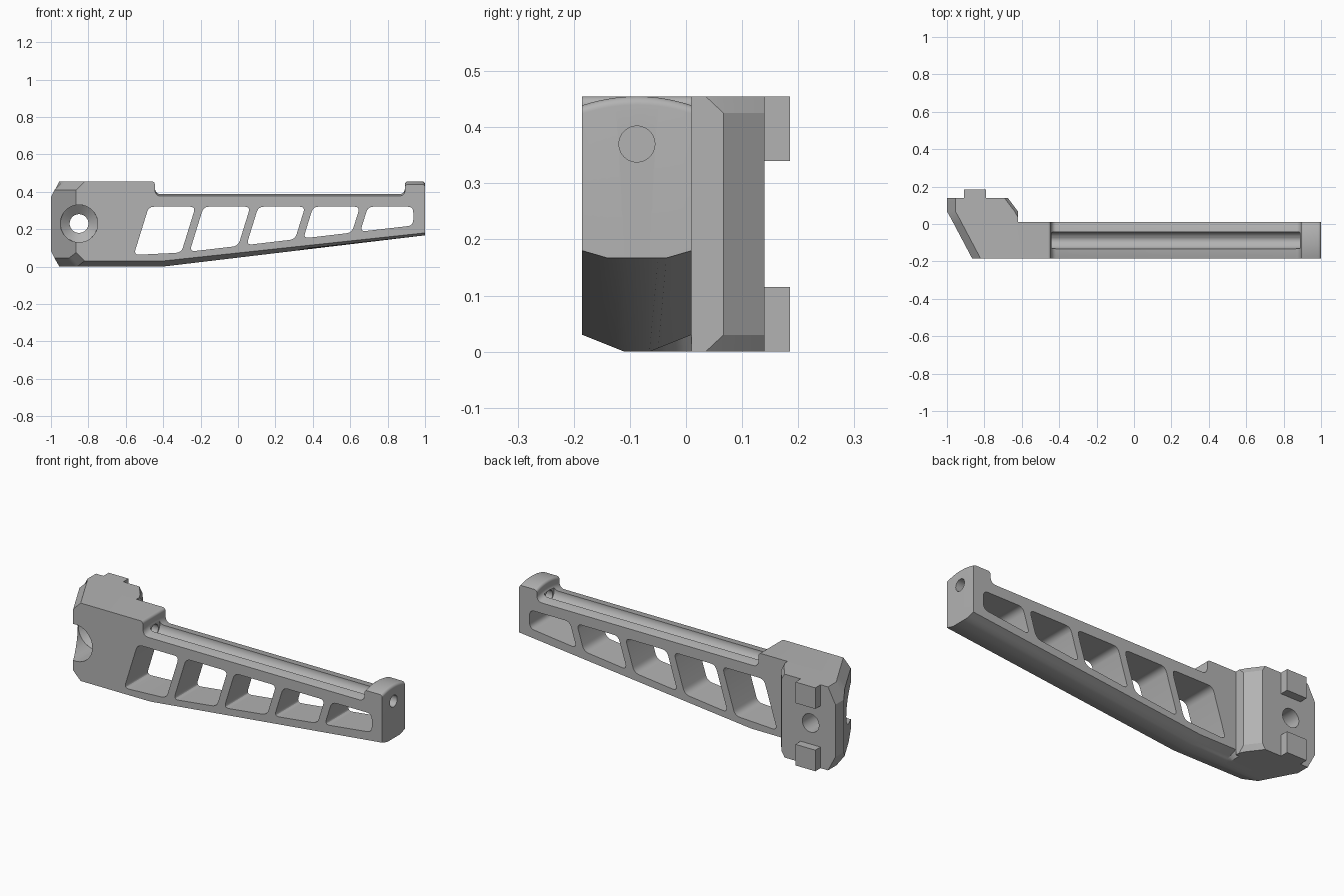
import bpy, bmesh, math
from mathutils import Matrix

cube = bpy.data.objects.get("Cube")
if cube:
    bpy.data.objects.remove(cube)

grey = bpy.data.materials.new("satin grey")
grey.use_nodes = True
colour = (0.45, 0.45, 0.45, 1)
grey.diffuse_color = colour
grey.node_tree.nodes["Principled BSDF"].inputs["Base Color"].default_value = colour

TOP = 0.455          # overall height
MID, HALF = -0.0875, 0.0975   # arm centre line and half depth


def finish(bm, name):
    bmesh.ops.remove_doubles(bm, verts=bm.verts, dist=1e-5)
    bmesh.ops.recalc_face_normals(bm, faces=bm.faces)
    me = bpy.data.meshes.new(name)
    bm.to_mesh(me)
    bm.free()
    ob = bpy.data.objects.new(name, me)
    bpy.context.collection.objects.link(ob)
    me.materials.append(grey)
    return ob


def loft(name, sections):
    """Skin a closed solid through equal-length rings of 3D points."""
    bm = bmesh.new()
    rings = [[bm.verts.new(p) for p in s] for s in sections]
    n = len(rings[0])
    for a, b in zip(rings, rings[1:]):
        for i in range(n):
            j = (i + 1) % n
            bm.faces.new((a[i], a[j], b[j], b[i]))
    bm.faces.new(rings[0])
    bm.faces.new(rings[-1][::-1])
    return finish(bm, name)


def arc(cx, cz, r, start, end, n=6):
    angles = [math.radians(start + (end - start) * i / n) for i in range(n + 1)]
    return [(cx + r * math.cos(a), cz + r * math.sin(a)) for a in angles]


def rounded(points, r, n=6):
    """Fillet every corner of a 2D polygon with a quadratic curve."""
    out = []
    for i, (x, z) in enumerate(points):
        ends = []
        for qx, qz in (points[i - 1], points[(i + 1) % len(points)]):
            d = math.hypot(qx - x, qz - z)
            ends.append((x + (qx - x) * r / d, z + (qz - z) * r / d))
        (ax, az), (bx, bz) = ends
        for k in range(n + 1):
            t = k / n
            u, v, w = (1 - t) ** 2, 2 * t * (1 - t), t * t
            out.append((u * ax + v * x + w * bx, u * az + v * z + w * bz))
    return out


def cylinder(name, r1, r2, centre, depth, axis):
    bm = bmesh.new()
    turn = Matrix.Rotation(math.pi / 2, 4, "Y" if axis == "X" else "X")
    bmesh.ops.create_cone(bm, cap_ends=True, segments=48, radius1=r1, radius2=r2,
                          depth=depth, matrix=Matrix.Translation(centre) @ turn)
    return finish(bm, name)


def cut(ob, cutters):
    for c in cutters:
        mod = ob.modifiers.new("cut", "BOOLEAN")
        mod.operation, mod.solver, mod.object = "DIFFERENCE", "EXACT", c
        bpy.context.view_layer.objects.active = ob
        bpy.ops.object.modifier_apply(modifier=mod.name)


def left_edge(y):
    return -1 + 0.135 * (0.07 - y) / 0.255


# Arm with the front half of the clamp head, lofted from front to back
def arm_section(t):
    y = MID + HALF * t
    xl = left_edge(y)
    crown = t * t

    def raised(x, z, tall, flat):
        return x, z + tall * max(0, (abs(t) - flat) / (1 - flat))

    front = 0.03 if t < 0 else 0
    under = [raised(xl, 0.045, front, 0.23), raised(xl + 0.045, 0, front, 0.23),
             raised(-0.64, 0, front, 0.23), raised(-0.62, 0, 0.03, 0.23),
             raised(-0.4, 0, 0.03, 0.23), raised(1, 0.167, 0.013, 0.54)]
    end = (arc(0.985, 0.44, 0.015, 0, 90) + arc(0.908, 0.44, 0.015, 90, 180)
           + arc(0.863, 0.42, 0.03, 0, -90))
    end = [(x, z - crown * (0.016 if z > 0.421 else 0.013)) for x, z in end]
    step = [(x, z - crown * 0.013 * min(1, max(0, (TOP - 0.02 - z) / 0.04)))
            for x, z in arc(-0.415, 0.42, 0.03, 270, 180)]
    step += arc(-0.46, 0.44, 0.015, 0, 90)
    head = [(xl + 0.045, TOP), (xl, TOP - 0.045)]
    return [(x, y, z) for x, z in under + end + step + head]


half = [0.23, 0.39, 0.54, 0.7, 0.85, 1]
arm = loft("arm", [arm_section(t) for t in [-h for h in half[::-1]] + [0] + half])


# Rear half of the clamp head, with chamfered edges
def head_section(y, xl, dz, xr, c):
    pts = [(xl + 0.045, TOP), (xl, TOP - dz), (xl, dz), (xl + 0.045, 0),
           (xr - 0.6 * c, 0), (xr, c), (xr, TOP - c), (xr - 0.6 * c, TOP)]
    return [(x, y, z) for x, z in pts]


head = loft("clamp_head", [head_section(0.01, left_edge(0.01), 0.045, -0.62, 0),
                           head_section(0.035, left_edge(0.035), 0.045, -0.62, 0),
                           head_section(0.067, -1, 0.085, -0.62, 0.03),
                           head_section(0.14, -1, 0.085, -0.675, 0.03)])

# Locating tabs on the back
for label, z0 in (("lower", 0), ("upper", 0.34)):
    z1 = z0 + 0.115
    loft(label + "_tab", [[(x, y, z) for x, z in ((-0.91, z0), (-0.79, z0), (-0.79, z1), (-0.91, z1))]
                          for y in (0.13, 0.185)])

# Slanted lightening windows along the arm
cutters = []
for i in range(5):
    left = -0.477 + 0.293 * i
    right = left + 0.25

    def corner(x):
        z = max(0.062, (0.110 + 0.117 * (x - 0.0992)) / (1 + 0.117 * -0.31))
        return x - 0.31 * (0.32 - z), z

    br = corner(right)
    if i == 4:
        right = 0.937
        br = (right, 0.110 + 0.117 * right)
    shape = [(left, 0.32), (right, 0.32), br, corner(left)]
    shape = rounded(shape, 0.03)
    cutters.append(loft("window_cutter", [[(x, y, z) for x, z in shape] for y in (-0.3, 0.1)]))

# Lengthwise bore and the open groove on top of the arm
cutters.append(cylinder("bore_cutter", 0.032, 0.032, (0.25, MID, 0.37), 1.7, "X"))
cutters.append(cylinder("groove_cutter", 0.045, 0.045, (0.223, MID, 0.385), 1.33, "X"))

# Bolt hole through the head with a wide conical seat
bolt = [cylinder("seat_cutter", 0.1, 0.1, (-0.85, -0.2, 0.23), 0.36, "Y"),
        cylinder("cone_cutter", 0.05, 0.1, (-0.85, 0.0, 0.23), 0.0402, "Y"),
        cylinder("bolt_cutter", 0.05, 0.05, (-0.85, 0, 0.23), 0.6, "Y")]
cut(arm, cutters + bolt)
cut(head, bolt)

for c in cutters + bolt:
    bpy.data.objects.remove(c)

# Soft shading on the fillets, sharp everywhere else
for ob in (arm, head):
    bpy.ops.object.select_all(action="DESELECT")
    ob.select_set(True)
    bpy.context.view_layer.objects.active = ob
    bpy.ops.object.shade_smooth_by_angle(angle=math.radians(25))
